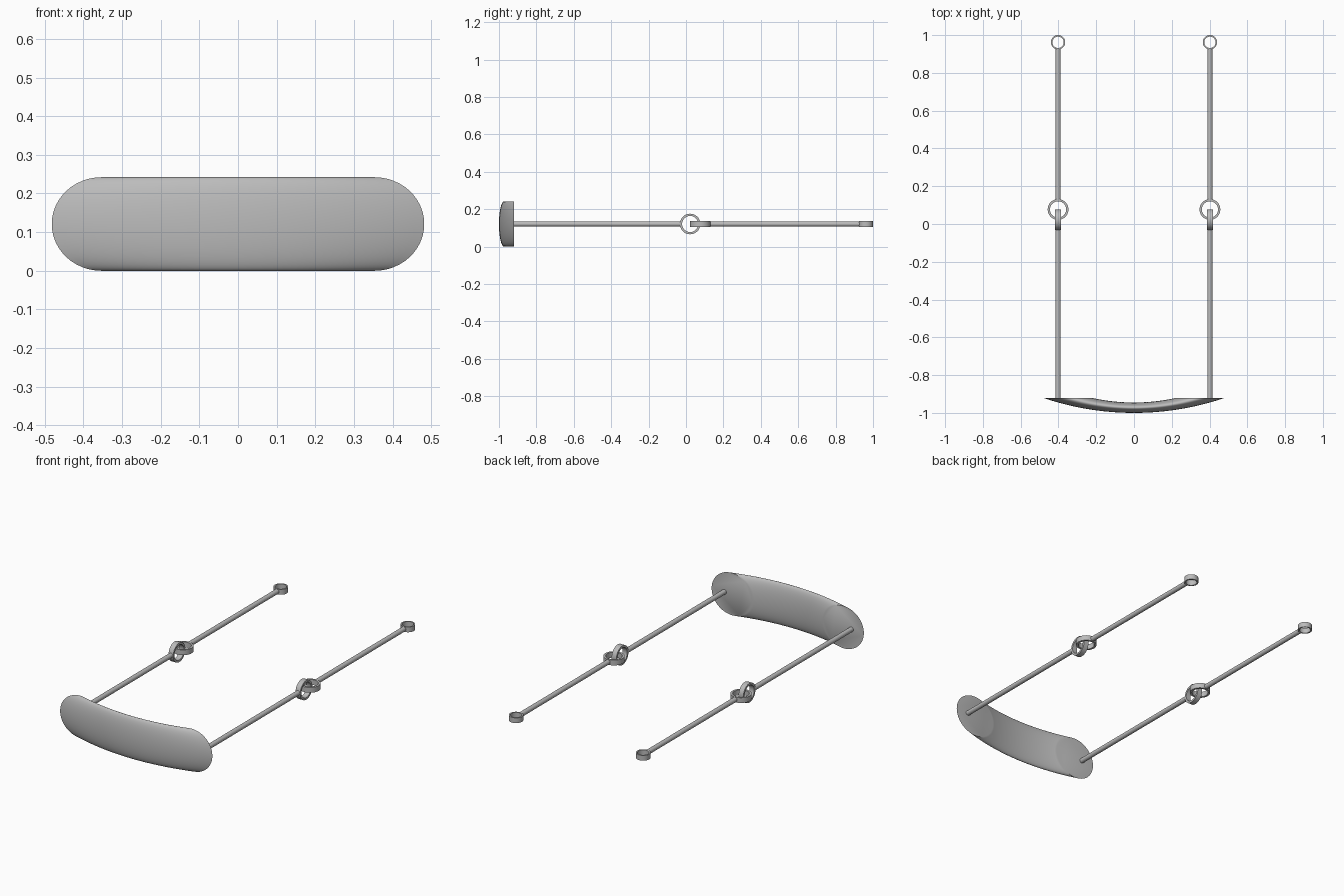
import bpy, bmesh, math
from mathutils import Matrix, Vector

if "Cube" in bpy.data.objects:
    bpy.data.objects.remove(bpy.data.objects["Cube"])

metal = bpy.data.materials.new("grey_metal")
metal.diffuse_color = (0.5, 0.5, 0.5, 1)
metal.use_nodes = True
metal.node_tree.nodes["Principled BSDF"].inputs["Base Color"].default_value = metal.diffuse_color
ZC = 0.121      # height of the common mid plane
XR = 0.402      # sideways offset of the rods


def finish(name, bm):
    bmesh.ops.recalc_face_normals(bm, faces=bm.faces)
    me = bpy.data.meshes.new(name)
    bm.to_mesh(me)
    bm.free()
    me.materials.append(metal)
    ob = bpy.data.objects.new(name, me)
    bpy.context.collection.objects.link(ob)
    bpy.ops.object.select_all(action='DESELECT')
    ob.select_set(True)
    bpy.context.view_layer.objects.active = ob
    bpy.ops.object.shade_smooth_by_angle(angle=math.radians(35))
    return ob


def rod(name, x, y0, y1, r=0.0137):
    bm = bmesh.new()
    m = Matrix.Translation((x, (y0 + y1) / 2, ZC)) @ Matrix.Rotation(math.pi / 2, 4, 'X')
    bmesh.ops.create_cone(bm, cap_ends=True, segments=32, radius1=r, radius2=r,
                          depth=y1 - y0, matrix=m)
    finish(name, bm)


def ring(name, x, y, r_out, r_in, half, upright=False, n=48):
    # flat band: rectangle section revolved about its axis
    bm = bmesh.new()
    loops = []
    for i in range(n):
        a = 2 * math.pi * i / n
        loops.append([bm.verts.new((r * math.cos(a), r * math.sin(a), h))
                      for r, h in ((r_out, -half), (r_out, half), (r_in, half), (r_in, -half))])
    for i in range(n):
        a, b = loops[i], loops[(i + 1) % n]
        for k in range(4):
            bm.faces.new((a[k], b[k], b[(k + 1) % 4], a[(k + 1) % 4]))
    m = Matrix.Translation((x, y, ZC))
    if upright:
        m = m @ Matrix.Rotation(math.pi / 2, 4, 'Y')
    bm.transform(m)
    finish(name, bm)


def arc(half_width, y_mid, y_end, s):
    # point on a shallow circular arc, s from -1 to 1
    rise = y_end - y_mid
    R = (half_width ** 2 + rise ** 2) / (2 * rise)
    a = math.asin(half_width / R) * s
    return Vector((R * math.sin(a), y_mid + R * (1 - math.cos(a)), ZC))


# Curved grip: elliptical sections between an outer and an inner arc, flat ends
bm = bmesh.new()
STEPS, SEG = 40, 48
sections = []
for i in range(STEPS + 1):
    s = -1 + 2 * i / STEPS
    outer, inner = arc(0.482, -1.0, -0.92, s), arc(0.225, -0.945, -0.92, s)
    mid, axis = (outer + inner) / 2, (outer - inner) / 2
    sections.append([bm.verts.new(mid + axis * math.cos(t) + Vector((0, 0, ZC * math.sin(t))))
                     for t in (2 * math.pi * k / SEG for k in range(SEG))])
for a, b in zip(sections, sections[1:]):
    for k in range(SEG):
        j = (k + 1) % SEG
        bm.faces.new((a[k], b[k], b[j], a[j]))
bm.faces.new(sections[0])
bm.faces.new(sections[-1])
finish("grip", bm)

# Linked rods and rings on each side
for side, x in (("left", -XR), ("right", XR)):
    rod(f"{side}_front_rod", x, -0.93, -0.027)
    ring(f"{side}_upright_link_ring", x, 0.022, 0.055, 0.043, 0.015, upright=True)
    ring(f"{side}_flat_link_ring", x, 0.077, 0.055, 0.043, 0.015)
    rod(f"{side}_rear_rod", x, 0.127, 0.93)
    ring(f"{side}_end_ring", x, 0.962, 0.038, 0.030, 0.015)
